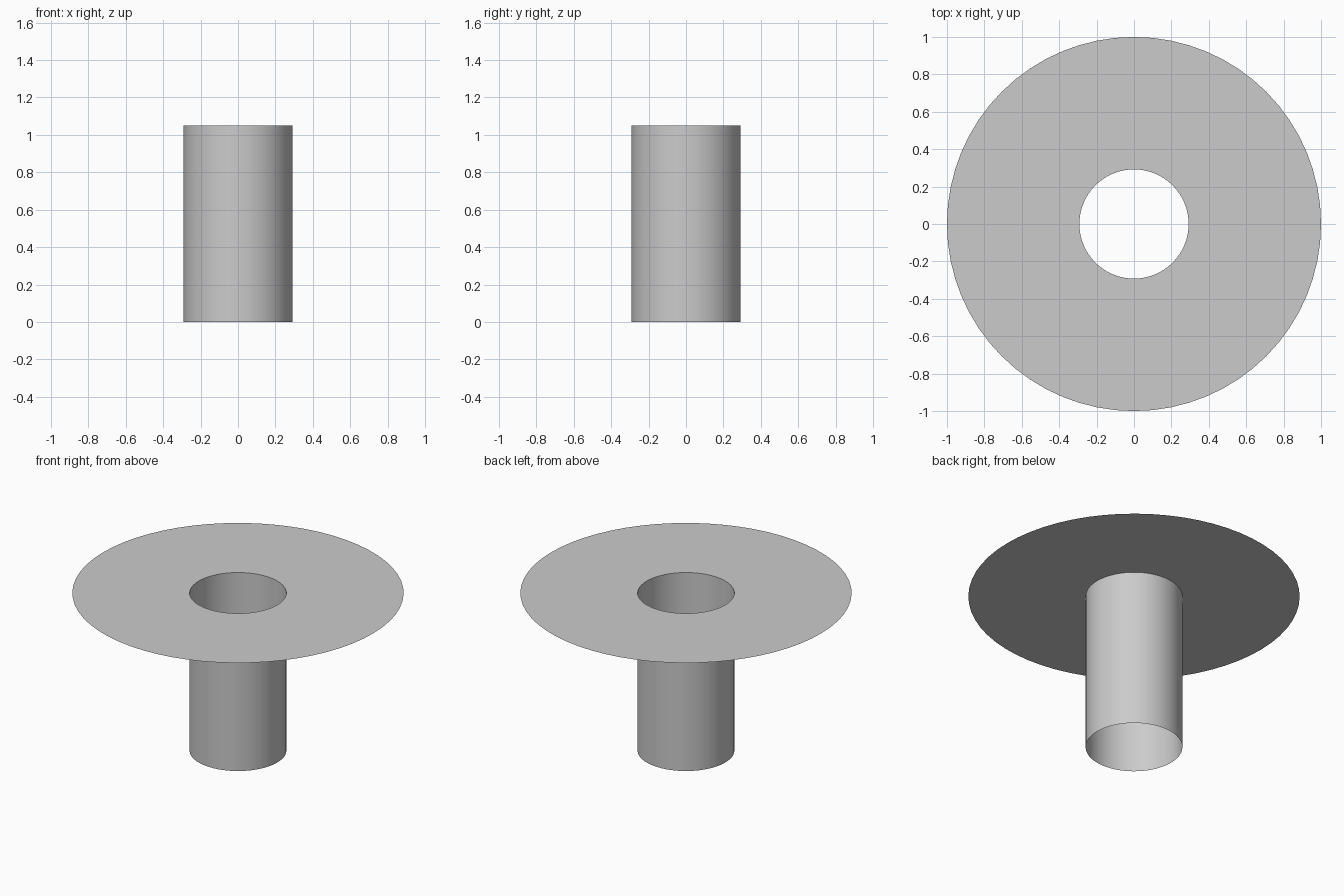
import bpy, bmesh
from math import cos, sin, tau

if "Cube" in bpy.data.objects:
    bpy.data.objects.remove(bpy.data.objects["Cube"])

SIDES = 64
TUBE_RADIUS = 0.292
DISC_RADIUS = 1.0
HEIGHT = 1.05


def ring_surface(name, profile):
    """Spin an open (radius, z) profile around the z axis into a thin sheet."""
    bm = bmesh.new()
    rings = [[bm.verts.new((r * cos(tau * i / SIDES), r * sin(tau * i / SIDES), z))
              for i in range(SIDES)] for r, z in profile]
    for a, b in zip(rings, rings[1:]):
        for i in range(SIDES):
            j = (i + 1) % SIDES
            face = bm.faces.new((a[i], a[j], b[j], b[i]))
            face.smooth = True
    mesh = bpy.data.meshes.new(name)
    bm.to_mesh(mesh)
    bm.free()
    obj = bpy.data.objects.new(name, mesh)
    bpy.context.collection.objects.link(obj)
    return obj


# Open-ended tube standing on the ground
ring_surface("tube", [(TUBE_RADIUS, 0), (TUBE_RADIUS, HEIGHT)])

# Flat paper-thin flange around the tube's top rim, facing up
ring_surface("flange", [(DISC_RADIUS, HEIGHT), (TUBE_RADIUS, HEIGHT)])
